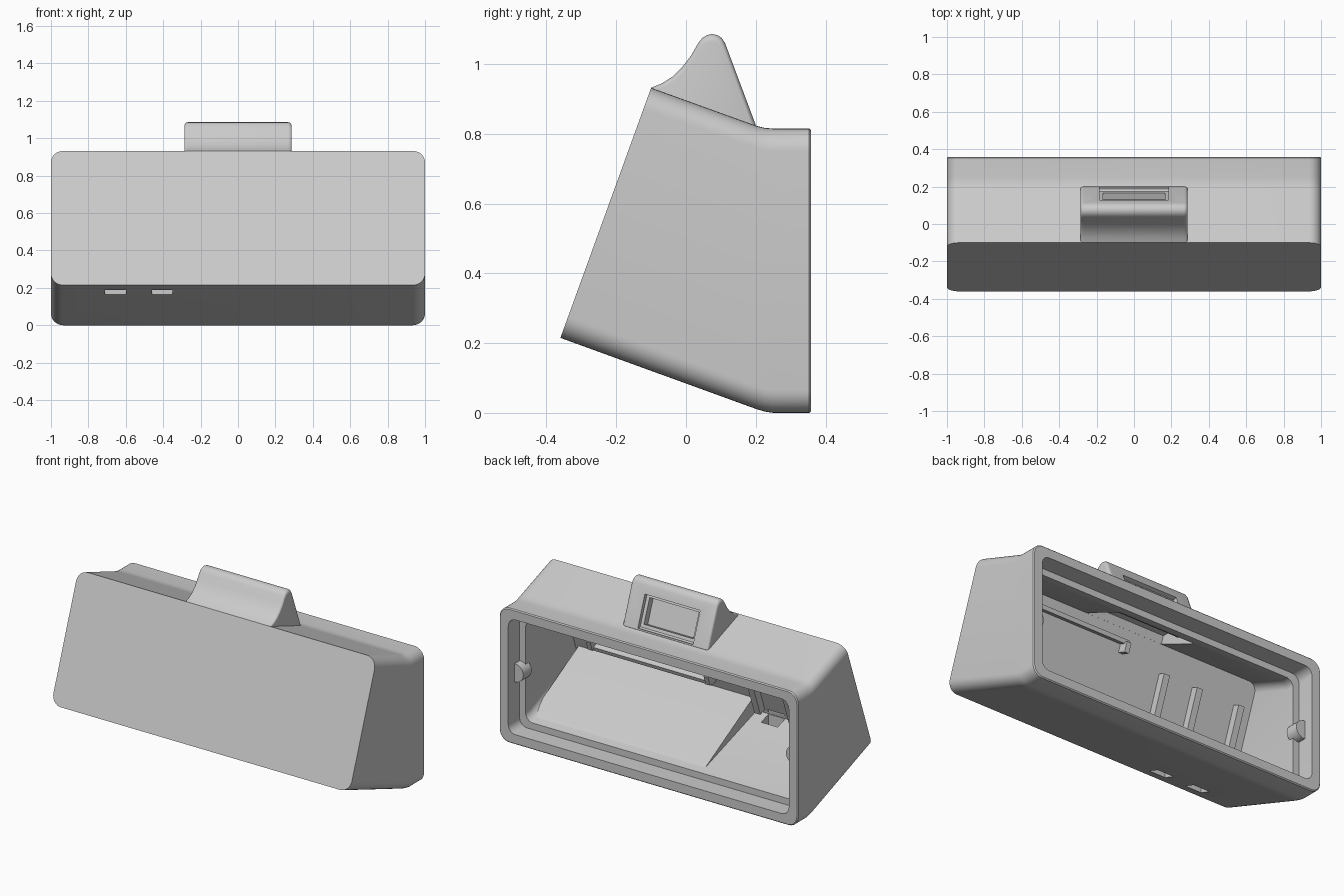
import bpy, bmesh, math
from mathutils import Vector

cube = bpy.data.objects.get("Cube")
if cube:
    bpy.data.objects.remove(cube)

grey = bpy.data.materials.new("light grey plastic")
grey.use_nodes = True
colour = (0.6, 0.6, 0.6, 1)
grey.diffuse_color = colour
grey.node_tree.nodes["Principled BSDF"].inputs["Base Color"].default_value = colour

FRONT_LOW, FRONT_TOP = Vector((-0.36, 0.215)), Vector((-0.10, 0.932))  # (y, z)
UP = (FRONT_TOP - FRONT_LOW).normalized()
INWARD = Vector((UP.y, -UP.x))


def on_wall(s, depth):
    """Point (y, z) at distance s up the sloping front and depth behind it."""
    return FRONT_LOW + UP * s + INWARD * depth


def finish(name, bm):
    bmesh.ops.recalc_face_normals(bm, faces=bm.faces)
    mesh = bpy.data.meshes.new(name)
    bm.to_mesh(mesh)
    bm.free()
    mesh.materials.append(grey)
    obj = bpy.data.objects.new(name, mesh)
    bpy.context.collection.objects.link(obj)
    return obj


def loft(name, loops, bm):
    """Skin a row of vertex loops and close both ends."""
    for a, b in zip(loops, loops[1:]):
        for i in range(len(a)):
            j = (i + 1) % len(a)
            bm.faces.new((a[i], a[j], b[j], b[i]))
    bm.faces.new(loops[0])
    bm.faces.new(loops[-1])
    return finish(name, bm)


def ring(bm, low, top, inset, radius, steps=8):
    """Rounded rectangle spanning two (y, z) points, shrunk by inset."""
    low, top = Vector(low), Vector(top)
    up = (top - low).normalized()
    half, height = 1 - inset - radius, (top - low).length / 2 - inset - radius
    mid, verts = (low + top) / 2, []
    for corner, (sx, sz) in enumerate([(1, 1), (-1, 1), (-1, -1), (1, -1)]):
        for i in range(steps + 1):
            a = math.pi / 2 * (corner + i / steps)
            p = mid + up * (sz * height + radius * math.sin(a))
            verts.append(bm.verts.new((sx * half + radius * math.cos(a), p.x, p.y)))
    return verts


def prism(name, points, x0, x1, rounding=0, centre=(0, 0)):
    """Extrude a (y, z) outline along x; rounded ends shrink towards centre."""
    sections, c = [(x0, 1), (x1, 1)], Vector(centre)
    if rounding:
        turns = [math.pi / 2 * i / 5 for i in range(6)]
        near = [(rounding * (1 - math.sin(a)), 1 - 0.1 * (1 - math.cos(a - math.pi / 2 + math.pi / 2)))
                for a in turns]
        near = [(d, 1 - 0.1 * (1 - math.sqrt(1 - (1 - d / rounding) ** 2))) for d, _ in reversed(near)]
        sections = [(x0 + d, k) for d, k in near] + [(x1 - d, k) for d, k in reversed(near)]
    bm = bmesh.new()
    loops = []
    for x, k in sections:
        outline = [c + (Vector(p) - c) * k for p in points]
        loops.append([bm.verts.new((x, p.x, p.y)) for p in outline])
    return loft(name, loops, bm)


def wall_block(name, x0, x1, s0, s1, depth):
    """Block on the inside of the sloping front."""
    corners = [(s0, 0.03), (s1, 0.03), (s1, depth), (s0, depth)]
    return prism(name, [on_wall(s, d) for s, d in corners], x0, x1)


def rod(name, x, z, y0, y1, radius):
    bm = bmesh.new()
    bmesh.ops.create_cone(bm, cap_ends=True, segments=24, radius1=radius, radius2=radius, depth=y1 - y0)
    for v in bm.verts:
        v.co = (x + v.co.x, (y0 + y1) / 2 + v.co.z, z + v.co.y)
    return finish(name, bm)


def cut(obj, cutters):
    bpy.context.view_layer.objects.active = obj
    for c in cutters:
        c.hide_render = True
        mod = obj.modifiers.new("cut", 'BOOLEAN')
        mod.operation, mod.solver, mod.object = 'DIFFERENCE', 'EXACT', c
        bpy.ops.object.modifier_apply(modifier=mod.name)


# Hollow case: outer skin front to back, then inner skin back to front
bm = bmesh.new()
rings = [
    (FRONT_LOW, FRONT_TOP, 0, 0.065),
    ((0.185, 0.017), (0.185, 0.829), 0, 0.065),
    ((0.205, 0.010), (0.205, 0.822), 0, 0.065),
    ((0.225, 0.004), (0.225, 0.817), 0, 0.065),
    ((0.25, 0), (0.25, 0.815), 0, 0.065),
    ((0.353, 0), (0.353, 0.815), 0, 0.065),
    ((0.359, 0), (0.359, 0.815), 0.006, 0.06),
    ((0.359, 0), (0.359, 0.815), 0.06, 0.05),
    ((0.25, 0), (0.25, 0.815), 0.06, 0.05),
    ((0.25, 0), (0.25, 0.815), 0.10, 0.05),
    ((0.20, 0.012), (0.20, 0.824), 0.10, 0.05),
    (on_wall(0, 0.045), FRONT_TOP + INWARD * 0.045, 0.075, 0.05),
]
case = loft("case", [ring(bm, *r) for r in rings], bm)

# Raised hood on top, with a rounded crest
hood = prism("top_hood", [
    (-0.085, 0.90), (-0.10, 0.932), (-0.07, 0.944), (-0.04, 0.963), (-0.01, 0.992),
    (0.015, 1.025), (0.035, 1.06), (0.047, 1.075), (0.06, 1.083), (0.075, 1.086),
    (0.09, 1.083), (0.102, 1.075), (0.112, 1.06), (0.20, 0.825), (0.19, 0.80)],
    -0.287, 0.287, 0.02, (0.05, 0.88))

# Openings: hood pocket, hollow under the hood, sockets and screw seats
pocket = prism("pocket_cutter", [(0.23, 1.037), (0.283, 0.896), (0.13, 0.836), (0.077, 0.977)], -0.165, 0.165)
frame = prism("frame_cutter", [(0.23, 1.05), (0.30, 0.87), (0.177, 0.825), (0.107, 1.005)], -0.185, 0.185)
hollow = prism("hollow_cutter", [on_wall(0.62, 0.046), on_wall(0.735, 0.046), (0.02, 0.89), (0.05, 0.83),
                                 (0.19, 0.77), (0.19, 0.70)], -0.26, 0.26)
sockets = [prism("socket_cutter", [(-0.29, 0.08), (-0.22, 0.08), (-0.22, 0.30), (-0.29, 0.30)], x, x + 0.11)
           for x in (-0.71, -0.46)]
seats = [rod("seat_cutter", s * 0.945, 0.40, 0.30, 0.5, 0.042) for s in (-1, 1)]
holes = [rod("hole_cutter", s * 0.935, 0.40, 0.15, 0.5, 0.016) for s in (-1, 1)]
cut(hood, [pocket, frame, hollow])
cut(case, [pocket, hollow] + sockets + seats + holes)

# Screw bosses on both sides of the opening
parts = [case, hood]
for s, side in ((-1, "right"), (1, "left")):
    boss = rod(side + "_screw_boss", s * 0.935, 0.40, 0.22, 0.30, 0.055)
    cut(boss, holes)
    parts.append(boss)

# Raised floor beside the socket bay
parts.append(prism("raised_floor", [on_wall(0.05, 0.03), on_wall(0.17, 0.03), on_wall(0.17, 0.06),
                                    (0.20, 0.112), (0.20, 0.09)], -0.27, 0.90))

# Holder rails with hooked ends, and upright ribs, inside the front
for name, s0, hook in (("lower", 0.215, 0.03), ("upper", 0.60, -0.03)):
    parts.append(wall_block(name + "_rail", -0.03, 0.79, s0, s0 + 0.025, 0.085))
    for i, x in enumerate((-0.03, 0.76)):
        a, b = sorted((s0 + 0.0125, s0 + 0.0125 + hook * 2))
        parts.append(wall_block(f"{name}_rail_hook_{i + 1}", x, x + 0.03, a, b, 0.10))
for i, x in enumerate((-0.31, -0.54, -0.83)):
    parts.append(wall_block(f"upright_rib_{i + 1}", x - 0.02, x + 0.02, 0.10, 0.53, 0.09))

for c in [pocket, frame, hollow] + sockets + seats + holes:
    bpy.data.objects.remove(c)
bpy.ops.object.select_all(action='DESELECT')
for p in parts:
    p.select_set(True)
bpy.context.view_layer.objects.active = case
bpy.ops.object.shade_smooth_by_angle(angle=math.radians(32))
